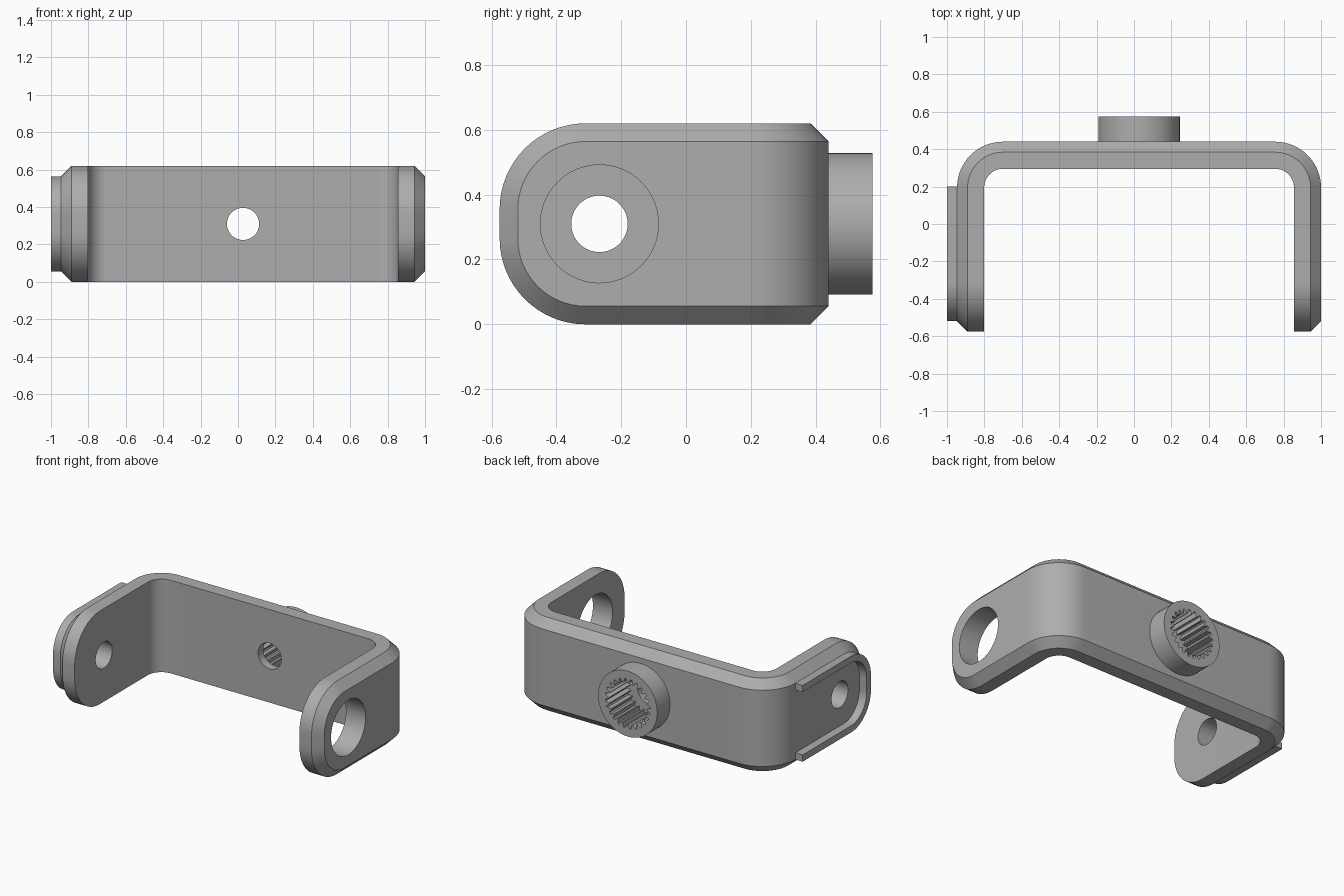
import bpy, bmesh
from math import sin, cos, pi, radians
from mathutils import Matrix, Vector

old = bpy.data.objects.get("Cube")
if old:
    bpy.data.objects.remove(old, do_unlink=True)

# Main dimensions
CX, CZ = 0.027, 0.31           # bracket centre line
HALF_W, BACK, FRONT = 0.973, 0.44, -0.575
THICK, CHAMFER = 0.145, 0.056
BEND, ROUND = 0.245, 0.265     # outer bend and arm-end radii
FLAT = CZ - ROUND              # half of the straight part of an arm end
ARC_Y = FRONT + ROUND
HOLE_Y = -0.267

grey = bpy.data.materials.new("plain grey")
grey.use_nodes = True
colour = (0.42, 0.42, 0.42, 1)
grey.diffuse_color = colour
grey.node_tree.nodes["Principled BSDF"].inputs["Base Color"].default_value = colour


def make_object(name, bm):
    bmesh.ops.recalc_face_normals(bm, faces=bm.faces)
    mesh = bpy.data.meshes.new(name)
    bm.to_mesh(mesh)
    bm.free()
    mesh.materials.append(grey)
    obj = bpy.data.objects.new(name, mesh)
    bpy.context.collection.objects.link(obj)
    return obj


def prism(name, points, direction):
    """Extrude a closed outline of 3D points along a direction."""
    bm = bmesh.new()
    face = bm.faces.new([bm.verts.new(p) for p in points])
    side = bmesh.ops.extrude_face_region(bm, geom=[face], use_keep_orig=True)
    moved = [v for v in side["geom"] if isinstance(v, bmesh.types.BMVert)]
    bmesh.ops.translate(bm, verts=moved, vec=direction)
    return make_object(name, bm)


def cylinder(name, centre, radius, length, axis, sides=64):
    bm = bmesh.new()
    turn = Matrix.Rotation(pi / 2, 4, "Y" if axis == "X" else "X")
    bmesh.ops.create_cone(bm, cap_ends=True, segments=sides, radius1=radius,
                          radius2=radius, depth=length,
                          matrix=Matrix.Translation(centre) @ turn)
    return make_object(name, bm)


def cut(target, cutter):
    mod = target.modifiers.new("cut", "BOOLEAN")
    mod.operation, mod.solver, mod.object = "DIFFERENCE", "EXACT", cutter
    bpy.context.view_layer.objects.active = target
    bpy.ops.object.modifier_apply(modifier=mod.name)


# Bent body: six-point sections swept from one arm end round to the other
def arm_section(side, angle):
    def point(depth, inset, sign):
        r = ROUND - inset
        return Vector((CX + side * (HALF_W - depth), ARC_Y - r * sin(angle),
                       CZ + sign * (FLAT + r * cos(angle))))
    return section(point)


def bend_section(side, angle):
    def point(depth, inset, sign):
        r = BEND - depth
        return Vector((CX + side * (HALF_W - BEND + r * cos(angle)),
                       BACK - BEND + r * sin(angle), CZ + sign * (CZ - inset)))
    return section(point)


def section(point):
    return [point(THICK, 0, -1), point(THICK, 0, 1), point(CHAMFER, 0, 1),
            point(0, CHAMFER, 1), point(0, CHAMFER, -1), point(CHAMFER, 0, -1)]


STEPS = 16
quarter = [i * pi / 2 / STEPS for i in range(STEPS + 1)]
sections = [arm_section(-1, a) for a in reversed(quarter)]
sections += [bend_section(-1, a) for a in quarter]
sections += [bend_section(1, a) for a in reversed(quarter)]
sections += [arm_section(1, a) for a in quarter]

bm = bmesh.new()
rings = [[bm.verts.new(p) for p in s] for s in sections]
for a, b in zip(rings, rings[1:]):
    for i in range(6):
        j = (i + 1) % 6
        bm.faces.new((a[i], a[j], b[j], b[i]))
for ring in (rings[0], rings[-1]):
    bm.faces.new((ring[0], ring[1], ring[2], ring[5]))
    bm.faces.new((ring[5], ring[2], ring[3], ring[4]))
body = make_object("bracket_body", bm)

# Round boss on the back
boss = cylinder("back_boss", (CX, 0.5, CZ), 0.218, 0.15, "Y")

# Toothed socket cutter, sunk through the boss into the back plate
TEETH = 24
outline = []
for t in range(TEETH):
    for part, r in ((0, 0.138), (0.15, 0.138), (0.45, 0.165), (0.7, 0.165)):
        a = 2 * pi * (t + part) / TEETH
        outline.append((CX + r * cos(a), 0.35, CZ + r * sin(a)))
socket = prism("socket_cutter", outline, (0, 0.4, 0))

cutters = [
    cylinder("screw_hole_cutter", (CX, 0.37, CZ), 0.086, 0.3, "Y"),
    cylinder("large_hole_cutter", (CX + HALF_W, HOLE_Y, CZ), 0.182, 0.5, "X"),
    cylinder("small_hole_cutter", (CX - HALF_W, HOLE_Y, CZ), 0.087, 0.5, "X"),
    socket,
]
for cutter in cutters:
    cut(body, cutter)
cut(boss, socket)
for cutter in cutters:
    bpy.data.objects.remove(cutter, do_unlink=True)


# Raised U-shaped rail on the outside of the right arm
def rail_path(inset):
    r = ROUND - CHAMFER - inset
    path = [(0.2, CZ + FLAT + r)]
    path += [(ARC_Y - r * sin(a), CZ + FLAT + r * cos(a)) for a in quarter]
    return path + [(y, 2 * CZ - z) for y, z in reversed(path)]


loop = rail_path(0) + rail_path(0.045)[::-1]
rail = prism("arm_rail", [(-1, y, z) for y, z in loop], (0.057, 0, 0))

# Smooth curves, sharp corners
for obj in bpy.context.view_layer.objects:
    obj.select_set(obj in (body, boss, rail))
bpy.context.view_layer.objects.active = body
bpy.ops.object.shade_smooth_by_angle(angle=radians(25))
